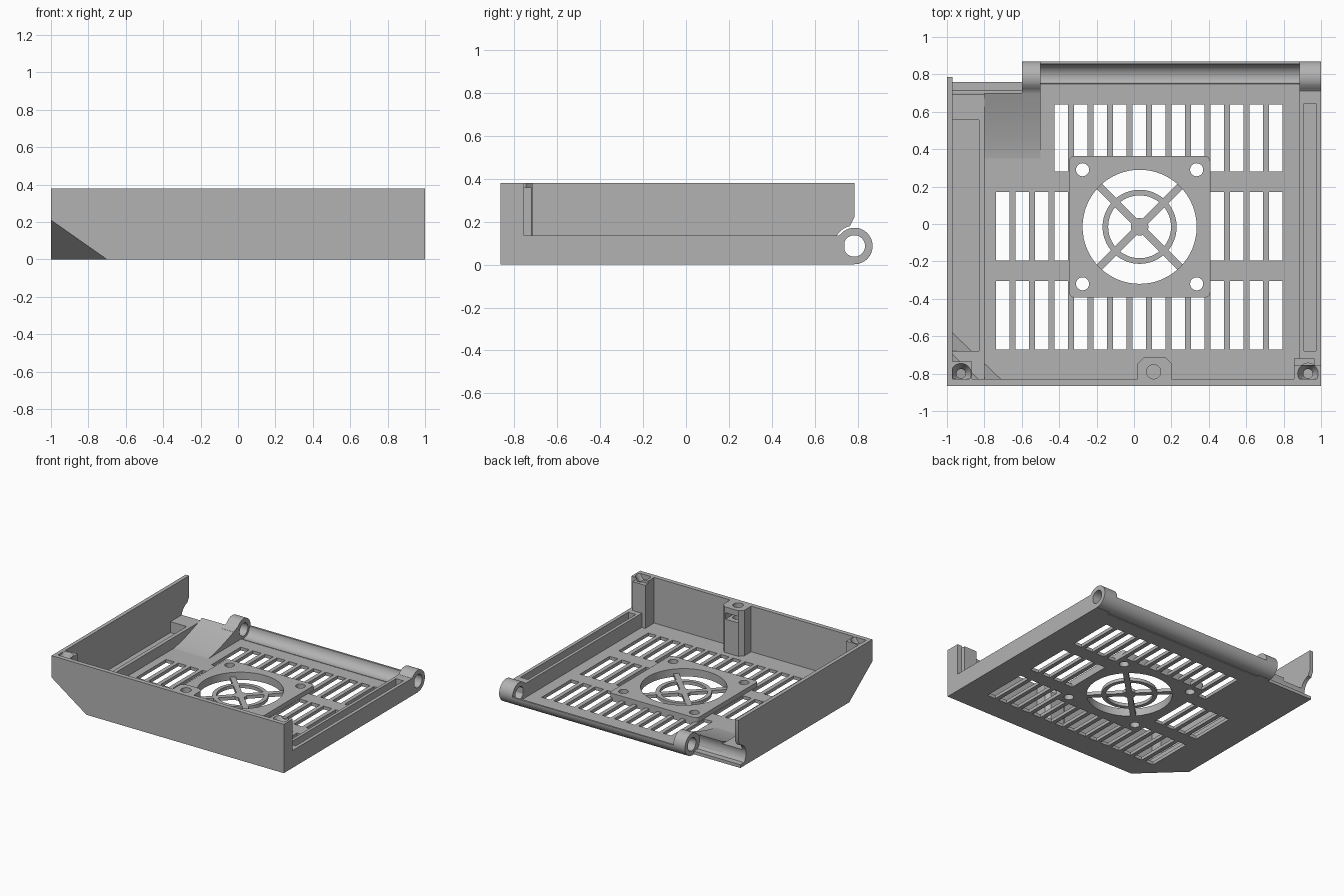
import bpy, bmesh, math
from mathutils import Vector

if "Cube" in bpy.data.objects:
    bpy.data.objects.remove(bpy.data.objects["Cube"])

grey = bpy.data.materials.new("plain grey")
grey.use_nodes = True
colour = (0.45, 0.45, 0.45, 1)
grey.diffuse_color = colour
grey.node_tree.nodes["Principled BSDF"].inputs["Base Color"].default_value = colour


def circle(u, v, r, n=40, a=0, b=360):
    full = b - a == 360
    steps = n if full else n + 1
    ang = [math.radians(a + (b - a) * i / n) for i in range(steps)]
    return [(u + r * math.cos(t), v + r * math.sin(t)) for t in ang]


def rect(u0, u1, v0, v1):
    return [(u0, v0), (u1, v0), (u1, v1), (u0, v1)]


def prism(pts, axis, lo, hi, scale=1, pivot=None):
    """Solid between two levels along an axis; the far end may be scaled."""
    return pts, axis, lo, hi, scale, pivot


def box(x0, x1, y0, y1, z0, z1):
    return prism(rect(x0, x1, y0, y1), "z", z0, z1)


def mesh_object(name, solids):
    bm = bmesh.new()
    for pts, axis, lo, hi, scale, pivot in solids:
        n = len(pts)
        pivot = pivot or (sum(p[0] for p in pts) / n, sum(p[1] for p in pts) / n)
        rings = []
        for level, s in ((lo, 1), (hi, scale)):
            ring = []
            for p in pts:
                u, v = (c + (q - c) * s for q, c in zip(p, pivot))
                ring.append(bm.verts.new((level, u, v) if axis == "x" else (u, v, level)))
            rings.append(ring)
        low, high = rings
        faces = [bm.faces.new(low[::-1]), bm.faces.new(high)]
        for i in range(n):
            j = (i + 1) % n
            faces.append(bm.faces.new((low[i], low[j], high[j], high[i])))
        bmesh.ops.recalc_face_normals(bm, faces=faces)
    mesh = bpy.data.meshes.new(name)
    bm.to_mesh(mesh)
    bm.free()
    ob = bpy.data.objects.new(name, mesh)
    bpy.context.collection.objects.link(ob)
    return ob


def part(name, solids, cuts=()):
    ob = mesh_object(name, solids)
    if cuts:
        cutter = mesh_object("cutter", cuts)
        mod = ob.modifiers.new("cut", "BOOLEAN")
        mod.operation, mod.solver, mod.object = "DIFFERENCE", "EXACT", cutter
        mod.use_self = True
        bpy.context.view_layer.update()
        deps = bpy.context.evaluated_depsgraph_get()
        result = bpy.data.meshes.new_from_object(ob.evaluated_get(deps))
        ob.modifiers.clear()
        ob.data = result
        bpy.data.objects.remove(cutter)
    ob.data.materials.clear()
    ob.data.materials.append(grey)
    bpy.ops.object.select_all(action="DESELECT")
    ob.select_set(True)
    bpy.context.view_layer.objects.active = ob
    bpy.ops.object.shade_smooth_by_angle(angle=math.radians(30))
    return ob


FRONT, BACK, TOP, FLOOR = -0.865, 0.785, 0.38, 0.025
HINGE_Z, HINGE_R = 0.087, 0.085
FX, FY = 0.03, -0.015  # fan centre

# Sloping cut across the front right bottom corner
corner = (-1.1, FRONT - 0.1)
corner_cut = prism([corner, (corner[0] + 0.648, corner[1]), (corner[0], corner[1] + 0.616)],
                   "z", -0.1, 0.354, 0.001, corner)
# Clearance for the mating hinge at the back right
clearance = [prism(circle(BACK, HINGE_Z, 0.095), "x", -1.1, -0.6),
             prism([(0.82, 0.22), (BACK, 0.22), (0.755, 0.16), (0.82, 0.1)], "x", -1.1, -0.6)]

# Floor with three rows of vents
vents = []
for y0, y1, first in ((0.28, 0.64, 3), (-0.195, 0.17, 0), (-0.67, -0.305, 0)):
    for i in range(first, 15):
        x = -0.702 + 0.1043 * i
        vents.append(box(x - 0.036, x + 0.036, y0, y1, -0.1, 0.1))
fan_hole = prism(circle(FX, FY, 0.305, 64), "z", -0.2, 0.2)
screw_holes = [prism(circle(FX + sx * 0.305, FY + sy * 0.305, 0.035, 24), "z", -0.2, 0.2)
               for sx in (-1, 1) for sy in (-1, 1)]
part("floor", [box(-1, 1, FRONT, 0.76, 0, FLOOR)], vents + [corner_cut, fan_hole] + screw_holes)

# Raised fan mount with rounded corners
mount = []
for k, (sx, sy) in enumerate(((1, 1), (-1, 1), (-1, -1), (1, -1))):
    mount += circle(FX + sx * 0.35, FY + sy * 0.35, 0.028, 6, 90 * k, 90 * k + 90)
part("fan_mount", [prism(mount, "z", 0, 0.06)], [fan_hole] + screw_holes)

# Fan guard: ring, hub and four spokes
part("guard_ring", [prism(circle(FX, FY, 0.198, 64), "z", 0, FLOOR)],
     [prism(circle(FX, FY, 0.168, 64), "z", -0.1, 0.1)])
part("guard_hub", [prism(circle(FX, FY, 0.047, 32), "z", 0, FLOOR)])
for k in range(4):
    d = Vector((1, 0))
    d = Vector((math.cos(math.pi / 4 + k * math.pi / 2), math.sin(math.pi / 4 + k * math.pi / 2)))
    side = Vector((-d.y, d.x)) * 0.02
    c = Vector((FX, FY))
    quad = [c + d * 0.03 - side, c + d * 0.315 - side, c + d * 0.315 + side, c + d * 0.03 + side]
    part("guard_spoke", [prism([tuple(q) for q in quad], "z", 0, FLOOR)])

# Walls
part("front_wall", [box(-1, 1, FRONT, -0.83, 0, TOP)], [corner_cut])
part("right_wall", [box(-1, -0.97, FRONT, BACK, 0, TOP)], [corner_cut] + clearance)
inner = (-1, FRONT)
part("corner_lining", [prism([inner, (-0.64, FRONT), (-1, -0.52)], "z", 0, 0.255, 0.001, inner)],
     [corner_cut])

# Side rails with long pockets
part("right_rail", [box(-1, -0.8, FRONT, BACK, 0, 0.11)],
     [box(-0.97, -0.83, -0.68, 0.555, FLOOR, 0.3), corner_cut] + clearance)
part("left_rail", [box(0.885, 1, FRONT, 0.74, 0, 0.135)],
     [box(0.909, 0.973, -0.68, 0.645, FLOOR, 0.3)])

# Screw posts in the front corners, with countersunk holes
for name, x0, x1, cx, y1 in (("right_post", -1, -0.865, -0.925, -0.735),
                             ("left_post", 0.855, 1, 0.93, -0.755)):
    part(name, [box(x0, x1, FRONT, y1, 0, TOP)],
         [prism(circle(cx, -0.8, 0.056, 32), "z", TOP + 0.002, TOP - 0.06, 0.45),
          prism(circle(cx, -0.8, 0.025, 24), "z", 0.1, TOP + 0.1), corner_cut])
part("left_post_rib", [box(0.855, 0.965, -0.765, -0.72, 0, TOP - 0.02)],
     [prism(circle(0.93, -0.8, 0.056, 32), "z", 0.3, TOP + 0.1)])

# Middle boss with a screw hole and a nut pocket
boss = [(0.02, FRONT), (0.2, FRONT), (0.2, -0.745), (0.17, -0.715), (0.05, -0.715), (0.02, -0.745)]
part("middle_boss", [prism(boss, "z", 0, TOP)],
     [prism(circle(0.105, -0.79, 0.038, 32), "z", 0.2, TOP + 0.1),
      box(0.05, 0.16, -0.83, -0.6, 0.285, 0.335)])

# Ramp and back ledge beside the right hinge
ramp = [(0.3 + 0.04 * i, 0.02 + 0.11 * (i / 10) ** 1.5) for i in range(11)]
ramp += [(0.7, 0), (0.3, 0)]
part("hinge_ramp", [prism(ramp, "x", -0.8, -0.5)], clearance)
part("back_ledge", [box(-0.8, -0.6, 0.69, BACK, 0, 0.125)], clearance)

# Hinge knuckles and the trough between them
bore = prism(circle(BACK, HINGE_Z, 0.05), "x", -2, 2)
foot = [(0.66, 0), (BACK, 0), (BACK, 0.165), (0.745, 0.162), (0.705, 0.13), (0.66, 0.115)]
for name, x0, x1 in (("right_knuckle", -0.6, -0.5), ("left_knuckle", 0.885, 1)):
    part(name, [prism(circle(BACK, HINGE_Z, HINGE_R), "x", x0, x1),
                prism(foot, "x", x0, x1)], [bore])
trough = circle(BACK, HINGE_Z, HINGE_R, 24, 240, 360) + circle(BACK, HINGE_Z, 0.07, 24, 240, 360)[::-1]
part("hinge_trough", [prism(trough, "x", -0.5, 0.885)])
